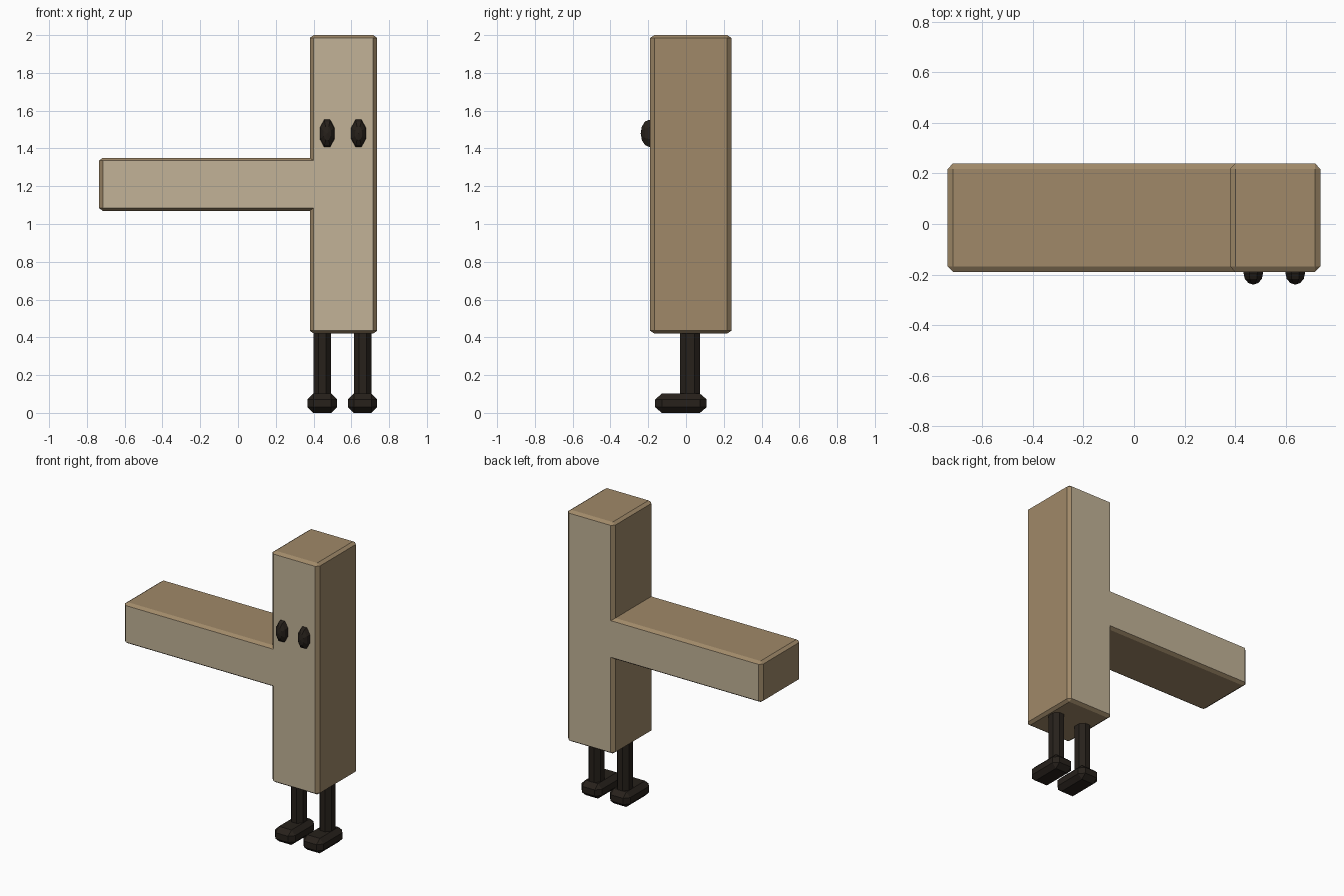
import bpy, bmesh, math
from mathutils import Matrix, Vector

if "Cube" in bpy.data.objects:
    bpy.data.objects.remove(bpy.data.objects["Cube"])


def material(name, rgb):
    m = bpy.data.materials.new(name)
    m.diffuse_color = (*rgb, 1)
    m.use_nodes = True
    m.node_tree.nodes["Principled BSDF"].inputs["Base Color"].default_value = m.diffuse_color
    return m


PALE = material("pale_wood", (0.54, 0.45, 0.31))
TAN = material("tan_edge", (0.35, 0.25, 0.14))
DARK = material("dark", (0.02, 0.015, 0.011))


def finish(bm, name, *mats):
    bmesh.ops.recalc_face_normals(bm, faces=bm.faces)
    me = bpy.data.meshes.new(name)
    bm.to_mesh(me)
    bm.free()
    for m in mats:
        me.materials.append(m)
    ob = bpy.data.objects.new(name, me)
    bpy.context.collection.objects.link(ob)
    return ob


def bevel(bm, edges, size):
    # one flat chamfer, with its own width along each axis
    s = Vector(size)
    bmesh.ops.scale(bm, vec=(1 / s.x, 1 / s.y, 1 / s.z), verts=bm.verts)
    bmesh.ops.bevel(bm, geom=edges, offset=1, offset_type='OFFSET', segments=1,
                    affect='EDGES', profile=0.5)
    bmesh.ops.scale(bm, vec=s, verts=bm.verts)


# Body: upright post with a side arm, one extruded profile
profile = [(0.38, 0.42), (0.737, 0.42), (0.737, 2.0), (0.38, 2.0),
           (0.38, 1.35), (-0.737, 1.35), (-0.737, 1.07), (0.38, 1.07)]
bm = bmesh.new()
face = bm.faces.new([bm.verts.new((x, -0.19, z)) for x, z in profile])
ext = bmesh.ops.extrude_face_region(bm, geom=[face])
bmesh.ops.translate(bm, vec=(0, 0.43, 0),
                    verts=[g for g in ext["geom"] if isinstance(g, bmesh.types.BMVert)])
bmesh.ops.recalc_face_normals(bm, faces=bm.faces)
# chamfer everything but the two inner corners
bevel(bm, [e for e in bm.edges if e.is_convex], (0.021, 0.022, 0.015))
bmesh.ops.recalc_face_normals(bm, faces=bm.faces)
bm.normal_update()
for f in bm.faces:
    f.material_index = 0 if abs(f.normal.y) > 0.99 else 1
finish(bm, "body", PALE, TAN)

for side, x in (("left", 0.446), ("right", 0.66)):
    # Leg: octagonal post
    bm = bmesh.new()
    bmesh.ops.create_cone(bm, cap_ends=True, segments=8, radius1=1, radius2=1, depth=1,
                          matrix=Matrix.Rotation(math.pi / 8, 4, 'Z'))
    bmesh.ops.scale(bm, vec=(0.05, 0.057, 0.37), verts=bm.verts)
    bmesh.ops.translate(bm, vec=(x, 0.022, 0.255), verts=bm.verts)
    finish(bm, side + "_leg", DARK)

    # Foot: chamfered block
    bm = bmesh.new()
    bmesh.ops.create_cube(bm, size=1)
    bmesh.ops.scale(bm, vec=(0.154, 0.272, 0.102), verts=bm.verts)
    bevel(bm, bm.edges[:], (0.03, 0.035, 0.03))
    bmesh.ops.translate(bm, vec=(x, -0.027, 0.051), verts=bm.verts)
    finish(bm, side + "_foot", DARK)

for side, x in (("left", 0.472), ("right", 0.638)):
    # Eye: faceted oval set into the front
    bm = bmesh.new()
    bmesh.ops.create_uvsphere(bm, u_segments=8, v_segments=6, radius=1,
                              matrix=Matrix.Rotation(math.pi / 2, 4, 'X')
                              @ Matrix.Rotation(math.pi / 8, 4, 'Z'))
    bmesh.ops.scale(bm, vec=(0.042, 0.046, 0.078), verts=bm.verts)
    bmesh.ops.translate(bm, vec=(x, -0.194, 1.48), verts=bm.verts)
    finish(bm, side + "_eye", DARK)
